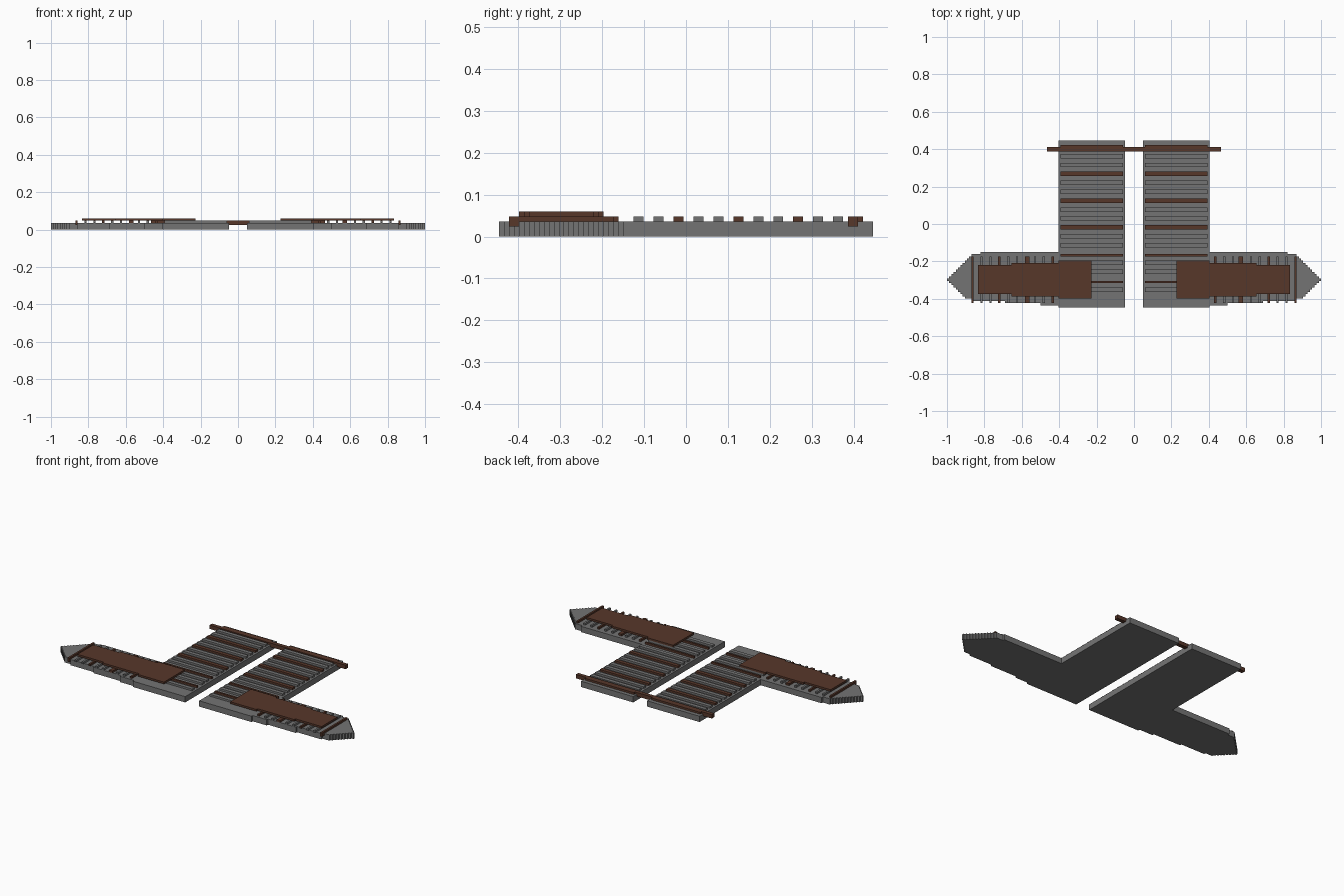
import bpy, bmesh

if "Cube" in bpy.data.objects:
    bpy.data.objects.remove(bpy.data.objects["Cube"])

U = 1 / 84          # the model sits on a regular block grid
Y0 = 37.5           # grid row that lies on y = 0


def material(name, color):
    m = bpy.data.materials.new(name)
    m.diffuse_color = (*color, 1)
    m.use_nodes = True
    m.node_tree.nodes["Principled BSDF"].inputs["Base Color"].default_value = m.diffuse_color
    return m


GREY = material("stone grey", (0.175, 0.175, 0.175))
BROWN = material("dark brown", (0.095, 0.038, 0.023))


def finish(bm, name, mat, mirror=True):
    bmesh.ops.recalc_face_normals(bm, faces=bm.faces)
    mesh = bpy.data.meshes.new(name)
    bm.to_mesh(mesh)
    bm.free()
    mesh.materials.append(mat)
    ob = bpy.data.objects.new(name, mesh)
    bpy.context.collection.objects.link(ob)
    if mirror:
        mod = ob.modifiers.new("mirror", 'MIRROR')
        mod.use_mirror_merge = False
    return ob


def prism(bm, outline, z0, z1):
    """Extrude a closed outline of (column, row) grid points."""
    vs = [bm.verts.new((x * U, (y - Y0) * U, z0 * U)) for x, y in outline]
    face = bm.faces.new(vs)
    ext = bmesh.ops.extrude_face_region(bm, geom=[face])
    top = [g for g in ext["geom"] if isinstance(g, bmesh.types.BMVert)]
    bmesh.ops.translate(bm, verts=top, vec=(0, 0, (z1 - z0) * U))


def block(bm, x0, x1, y0, y1, z0, z1):
    prism(bm, [(x0, y0), (x1, y0), (x1, y1), (x0, y1)], z0, z1)


def stepped(spans):
    """Outline of neighbouring (x0, x1, low row, high row) spans."""
    low = [p for a, b, lo, hi in spans for p in ((a, lo), (b, lo))]
    high = [p for a, b, lo, hi in reversed(spans) for p in ((b, hi), (a, hi))]
    pts = []
    for p in low + high:
        if not pts or p != pts[-1]:
            pts.append(p)
    return pts


# Base slab: long leg, side arm and stair-stepped pointed tip
spans = [(4, 34, 0, 75), (34, 42, 1, 25), (42, 58, 2, 25), (58, 69, 3, 25), (69, 72, 3, 24)]
spans += [(x, x + 1, max(4, x - 71), min(24, 96 - x)) for x in range(72, 84)]
bm = bmesh.new()
prism(bm, stepped(spans), 0, 3)
finish(bm, "base_slab", GREY)

# Cross ribs on the long leg, every third one brown
grey, brown = bmesh.new(), bmesh.new()
for n in range(-7, 10):
    row = 35 + 4 * n
    width = 1 if n in (-3, -6) else 2
    block(brown if n % 3 == 0 else grey, 5, 33, row, row + width, 3, 4)
finish(grey, "leg_ribs_grey", GREY)
finish(brown, "leg_ribs_brown", BROWN)

# Ribs on the side arm, every third one brown
grey, brown = bmesh.new(), bmesh.new()
for col in range(36, 73, 4):
    left = col - 1 if col == 48 else col
    block(brown if col % 12 == 0 else grey, left, col + 1, 2, 23, 3, 4)
block(brown, 72, 73, 2, 4, 2, 3)      # hooked end of the outermost rib
finish(grey, "arm_ribs_grey", GREY)
finish(brown, "arm_ribs_brown", BROWN)

# Narrowing cover plate on the arm
bm = bmesh.new()
prism(bm, stepped([(19, 34, 4, 21), (34, 55, 5, 20), (55, 70, 6, 19)]), 4, 5)
finish(bm, "cover_plate", BROWN)

# Rod joining both halves at the back
bm = bmesh.new()
block(bm, -39, 39, 70, 72, 2, 4)
finish(bm, "back_rod", BROWN, mirror=False)
